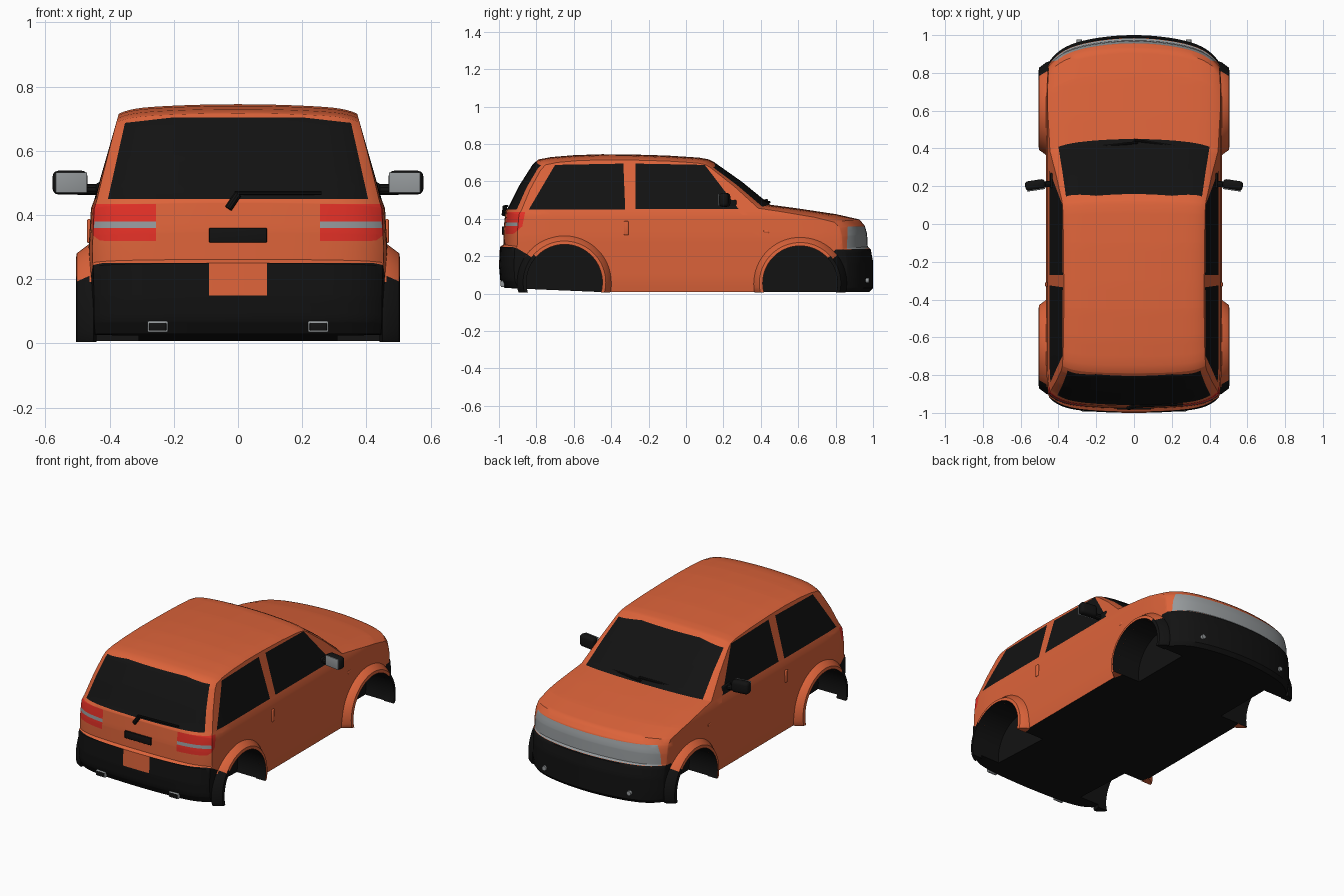
import bpy, bmesh, math
from mathutils import Vector

if "Cube" in bpy.data.objects:
    bpy.data.objects.remove(bpy.data.objects["Cube"])

COLOURS = {"orange_paint": (.72, .125, .042), "black": (.006, .006, .006),
           "grey": (.30, .32, .33), "red_lamp": (.78, .03, .02)}
ORANGE, BLACK, GREY, RED = range(4)
MATS = []
for n, c in COLOURS.items():
    m = bpy.data.materials.new(n)
    m.diffuse_color = (*c, 1)
    m.use_nodes = True
    m.node_tree.nodes["Principled BSDF"].inputs["Base Color"].default_value = m.diffuse_color
    MATS.append(m)


def finish(bm, name, mat=None, angle=35):
    """Turn a bmesh into a smooth-by-angle object."""
    bmesh.ops.recalc_face_normals(bm, faces=bm.faces[:])
    me = bpy.data.meshes.new(name)
    bm.to_mesh(me)
    bm.free()
    ob = bpy.data.objects.new(name, me)
    bpy.context.collection.objects.link(ob)
    for m in (MATS if mat is None else [MATS[mat]]):
        me.materials.append(m)
    smooth(ob, angle)
    return ob


def smooth(ob, angle=35):
    bpy.ops.object.select_all(action='DESELECT')
    ob.select_set(True)
    bpy.context.view_layer.objects.active = ob
    bpy.ops.object.shade_smooth_by_angle(angle=math.radians(angle))


def box(name, co, size, mat, bevel=0, turn=0):
    bm = bmesh.new()
    bmesh.ops.create_cube(bm, size=1)
    for v in bm.verts:
        v.co = Vector(a * b for a, b in zip(v.co, size))
    if bevel:
        bmesh.ops.bevel(bm, geom=bm.edges[:], offset=bevel, segments=3, profile=.5, affect='EDGES')
    ob = finish(bm, name, mat)
    ob.location, ob.rotation_euler.z = co, turn
    return ob


def rod(name, a, b, r, mat, sides=10):
    a, b = Vector(a), Vector(b)
    bm = bmesh.new()
    bmesh.ops.create_cone(bm, cap_ends=True, segments=sides, radius1=r, radius2=r, depth=(b - a).length)
    ob = finish(bm, name, mat)
    ob.location = (a + b) / 2
    ob.rotation_euler = (b - a).to_track_quat('Z', 'Y').to_euler()
    return ob


# --- body shell: centre-line profile swept across, then bowed, crowned and tapered
PROFILE = [(-.97, .03), (-.45, .008), (.98, .008), (1, .03), (1, .17), (.988, .235), (.972, .25),
           (.968, .32), (.955, .365), (.925, .397), (.8, .425), (.6, .455), (.45, .475), (.30, .597),
           (.15, .703), (.12, .718), (.07, .727), (-.1, .738), (-.3, .744), (-.45, .745), (-.6, .74),
           (-.72, .73), (-.79, .717), (-.82, .69), (-.89, .58), (-.945, .47), (-.965, .44),
           (-.975, .35), (-.977, .262), (-.995, .25), (-1, .15), (-.993, .07)]
WIDTHS = [(0, .452), (.07, .461), (.3, .465), (.42, .458), (.45, .447), (.72, .37), (.8, .35)]


def half_width(y, z):
    t = min(max((abs(y) - .75) / .25, 0), 1)
    z = max(z, 0)
    for (z0, w0), (z1, w1) in zip(WIDTHS, WIDTHS[1:]):
        if z <= z1:
            return (w0 + (w1 - w0) * (z - z0) / (z1 - z0)) * (1 - .03 * t * t)


def shape(co):
    u, y, z = co
    y2 = y - y * (.08 * u**2 + .06 * u**8) if y > 0 else y - y**3 * (.03 * u**2 + .05 * u**8)
    z2 = z * (1 - .02 * u**2 - .02 * u**12)
    return Vector((u * half_width(y, z2), y2, z2))


def bisect(bm, co, no, faces=None):
    faces = bm.faces[:] if faces is None else faces
    geom = set(faces) | {e for f in faces for e in f.edges} | {v for f in faces for v in f.verts}
    bmesh.ops.bisect_plane(bm, geom=list(geom), dist=1e-5, plane_co=co, plane_no=no)


bm = bmesh.new()
N = 30
rows = [[bm.verts.new((math.sin(math.pi / 2 * (2 * i / N - 1)), y, z)) for y, z in PROFILE]
        for i in range(N + 1)]
P = len(PROFILE)
for a, b in zip(rows, rows[1:]):
    for j in range(P):
        k = (j + 1) % P
        bm.faces.new((a[j], a[k], b[k], b[j]))
bm.faces.new(rows[0])
bm.faces.new(rows[-1][::-1])
for i in range(-19, 20):
    bisect(bm, (0, i * .05 + .003, 0), (0, 1, 0))
for i in range(1, 24):
    bisect(bm, (0, 0, i * .031 + .003), (0, 0, 1))
for v in bm.verts:
    v.co = shape(v.co)
bmesh.ops.remove_doubles(bm, verts=bm.verts[:], dist=1e-4)
bmesh.ops.recalc_face_normals(bm, faces=bm.faces[:])


def paint(axis, poly, mat, test=lambda c, n: True):
    """Cut a convex outline (in x-z or y-z) into matching faces and colour the inside."""
    def match():
        bm.normal_update()
        return [f for f in bm.faces if test(f.calc_center_median(), f.normal)]
    edges = list(zip(poly, poly[1:] + poly[:1]))
    for (a, b), (c, d) in edges:
        co, no = [0, a, b], [0, d - b, a - c]
        if axis == 'x':
            co, no = [a, 0, b], [d - b, 0, a - c]
        bisect(bm, co, Vector(no).normalized(), match())
    for f in match():
        p = f.calc_center_median()
        h = p.x if axis == 'x' else p.y
        s = [(c - a) * (p.z - b) - (d - b) * (h - a) for (a, b), (c, d) in edges]
        if min(s) >= 0 or max(s) <= 0:
            f.material_index = mat


def side(c, n):
    return abs(n.x) > .7


# underside
bm.normal_update()
for f in bm.faces:
    if f.normal.z < -.7 and f.calc_center_median().z < .06:
        f.material_index = BLACK
# side windows
paint('y', [(-.84, .45), (-.325, .45), (-.335, .695), (-.70, .688)], BLACK, side)
paint('y', [(-.27, .453), (.28, .453), (.10, .688), (-.27, .695)], BLACK, side)
# windscreen and rear window
paint('x', [(-.405, .44), (.405, .44), (.36, .675), (.2, .697), (-.2, .697), (-.36, .675)], BLACK,
      lambda c, n: n.y > .35 and c.y < .47 and c.z > .42 and abs(n.x) < .75)
paint('x', [(-.405, .45), (.405, .45), (.352, .687), (.2, .704), (-.2, .704), (-.352, .687)], BLACK,
      lambda c, n: n.y < -.45 and c.y < -.6)
# bumpers, with the painted plate recess at the rear
paint('y', [(-1.1, -.1), (-.8, -.1), (-.8, .18), (-.9, .24), (-.93, .25), (-1.1, .25)], BLACK,
      lambda c, n: c.y < -.7)
paint('x', [(-.09, .15), (.09, .15), (.09, .26), (-.09, .26)], ORANGE, lambda c, n: c.y < -.9)
paint('y', [(1.1, -.1), (.8, -.1), (.76, .19), (.8, .235), (1.1, .242)], BLACK, lambda c, n: c.y > .65)
# headlight band
paint('y', [(.86, .238), (1.1, .242), (1.1, .355), (.865, .36)], GREY, lambda c, n: c.y > .75 and n.z < .9)
# tail lamps with a pale stripe
for s in (-1, 1):
    bisect(bm, (s * .255, 0, 0), (1, 0, 0), [f for f in bm.faces if f.calc_center_median().y < -.8])
paint('y', [(-1.1, .315), (-.92, .32), (-.875, .36), (-.86, .435), (-1.1, .435)], RED,
      lambda c, n: c.y < -.75 and abs(c.x) > .255)
paint('y', [(-1.1, .36), (-.9, .36), (-.9, .38), (-1.1, .38)], GREY,
      lambda c, n: c.y < -.8 and abs(c.x) > .255)
body = finish(bm, "body_shell")

# --- wheel wells cut into the body, and flared arches
ARCHES = {"rear": (-.65, .06, .203, -1), "front": (.61, .055, .2, 1)}
for name, (cy, cz, r, end) in ARCHES.items():
    for s in (-1, 1):
        bm = bmesh.new()
        bmesh.ops.create_cone(bm, cap_ends=True, segments=48, radius1=r, radius2=r, depth=.4)
        for f in bm.faces:
            f.material_index = BLACK
        cutter = finish(bm, "well_cutter")
        cutter.location = (s * .51, cy, cz)
        cutter.rotation_euler.y = math.pi / 2
        cutter.hide_render = True
        bpy.context.view_layer.update()
        mod = body.modifiers.new("well", 'BOOLEAN')
        mod.operation, mod.solver, mod.object = 'DIFFERENCE', 'EXACT', cutter
        bpy.context.view_layer.objects.active = body
        bpy.ops.object.modifier_apply(modifier=mod.name)
        bpy.data.objects.remove(cutter)

        bm = bmesh.new()
        section = [(r + .05, .45), (r + .047, .463), (r + .018, .502), (r, .505), (r, .44)]
        rings = []
        for i in range(41):
            a = math.radians(-16 + 212 * i / 40)
            rings.append([bm.verts.new((s * x, cy - end * q * math.cos(a), max(cz + q * math.sin(a), .005)))
                          for q, x in section])
        for a, b in zip(rings, rings[1:]):
            for j in range(5):
                k = (j + 1) % 5
                f = bm.faces.new((a[j], a[k], b[k], b[j]))
                c = f.calc_center_median()
                if j == 3 or ((c.y - cy) * end > 0 and c.z < .2):
                    f.material_index = BLACK
        bm.faces.new(rings[0])
        bm.faces.new(rings[-1]).material_index = BLACK
        finish(bm, name + "_arch_flare")
smooth(body)

# --- paired details
for s in (-1, 1):
    box("mirror_housing", (s * .523, .207, .501), (.108, .05, .074), BLACK, .018, -s * .15)
    box("mirror_glass", (s * .519, .181, .501), (.098, .006, .064), GREY, .002, -s * .15)
    rod("mirror_arm", (s * .42, .215, .48), (s * .50, .207, .48), .017, BLACK)
    box("mirror_foot", (s * .432, .23, .478), (.02, .08, .045), BLACK, .006)
    box("door_handle", (s * .464, -.32, .35), (.012, .025, .075), ORANGE, .005)
    box("side_marker", (s * .459, .43, .332), (.012, .03, .018), ORANGE, .004)
    box("rear_fog_frame", (s * .25, -.98, .052), (.065, .02, .035), GREY, .005)
    box("rear_fog_lens", (s * .25, -.981, .052), (.054, .022, .024), BLACK, .003)
    rod("front_fog_lamp", (s * .29, .94, .07), (s * .29, .978, .07), .014, GREY, 16)

# --- tailgate handle and wipers
box("tailgate_handle", (0, -.976, .337), (.18, .014, .045), BLACK, .003)
rod("rear_wiper_base", (-.03, -.974, .42), (0, -.968, .465), .012, BLACK)
rod("rear_wiper_blade", (-.01, -.967, .468), (.26, -.955, .468), .006, BLACK)
rod("front_wiper_left", (-.33, .395, .485), (.02, .432, .50), .007, BLACK)
rod("front_wiper_right", (.0, .445, .488), (.33, .395, .487), .007, BLACK)
